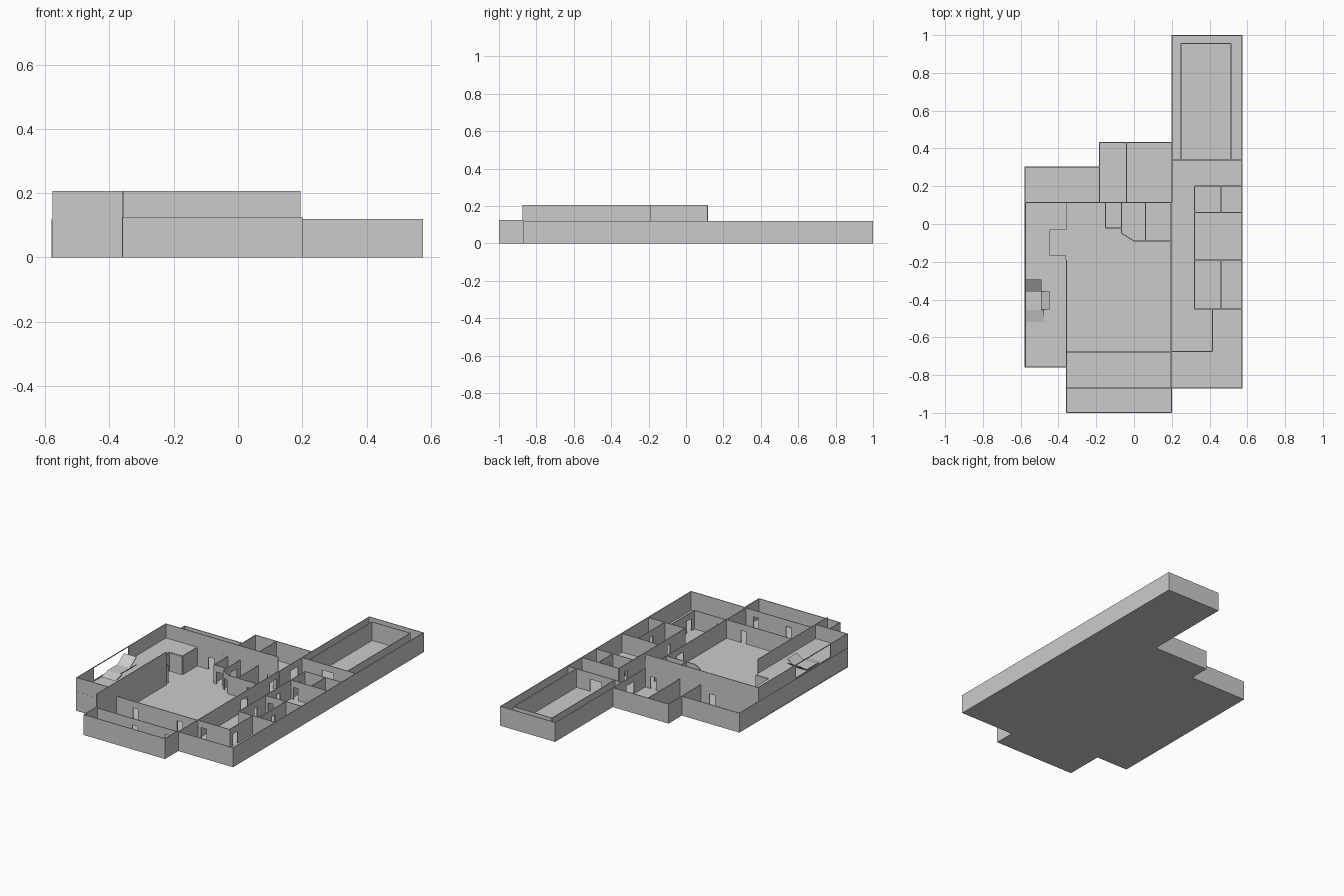
import bpy, bmesh, math
from mathutils import Vector

if "Cube" in bpy.data.objects:
    bpy.data.objects.remove(bpy.data.objects["Cube"])

T = 0.005      # wall thickness
H = 0.12       # low wall height
TALL = 0.206   # hall wall height
DOOR = 0.078   # door head height


def add_box(bm, p, q, z0, z1, t=T):
    """Upright box following the plan line p-q."""
    p, q = Vector(p), Vector(q)
    d = (q - p).normalized()
    n = Vector((-d.y, d.x)) * t / 2
    plan = [p + n, p - n, q - n, q + n]
    lo = [bm.verts.new((c.x, c.y, z0)) for c in plan]
    hi = [bm.verts.new((c.x, c.y, z1)) for c in plan]
    bm.faces.new(lo[::-1])
    bm.faces.new(hi)
    for i in range(4):
        j = (i + 1) % 4
        bm.faces.new((lo[i], lo[j], hi[j], hi[i]))


def finish(name, bm):
    bmesh.ops.recalc_face_normals(bm, faces=bm.faces)
    me = bpy.data.meshes.new(name)
    bm.to_mesh(me)
    bm.free()
    ob = bpy.data.objects.new(name, me)
    bpy.context.collection.objects.link(ob)
    return ob


def wall(name, p, q, h=H, doors=(), sill=0.0, head=DOOR):
    """Wall p-q; each opening is (start, end) measured along the varying axis."""
    bm = bmesh.new()
    p, q = Vector(p), Vector(q)
    k = 0 if abs(q.x - p.x) > abs(q.y - p.y) else 1

    def at(v):
        return p.lerp(q, (v - p[k]) / (q[k] - p[k]))
    cur = p[k]
    for a, b in sorted(doors):
        add_box(bm, at(cur), at(a), 0, h)
        add_box(bm, at(a), at(b), head, h)
        if sill:
            add_box(bm, at(a), at(b), 0, sill)
        cur = b
    add_box(bm, at(cur), q, 0, h)
    return finish(name, bm)


def slab(name, outline, z0, z1):
    bm = bmesh.new()
    f = bm.faces.new([bm.verts.new((x, y, z0)) for x, y in outline])
    ext = bmesh.ops.extrude_face_region(bm, geom=[f])
    for v in ext["geom"]:
        if isinstance(v, bmesh.types.BMVert):
            v.co.z = z1
    return finish(name, bm)


def ramp(name, a, b, width, t=0.006):
    """Sloping plate between two 3D centre points."""
    a, b = Vector(a), Vector(b)
    d = b - a
    s = Vector((-d.y, d.x, 0)).normalized() * width / 2
    bm = bmesh.new()
    up = [bm.verts.new(c) for c in (a - s, b - s, b + s, a + s)]
    dn = [bm.verts.new(v.co - Vector((0, 0, t))) for v in up]
    bm.faces.new(up)
    bm.faces.new(dn[::-1])
    for i in range(4):
        j = (i + 1) % 4
        bm.faces.new((up[i], dn[i], dn[j], up[j]))
    return finish(name, bm)


# Ground floor slab
W, E = -0.58, 0.575
slab("floor", [(W, -0.76), (-0.36, -0.76), (-0.36, -1), (0.2, -1), (0.2, -0.87), (E, -0.87),
               (E, 1), (0.2, 1), (0.2, 0.435), (-0.185, 0.435), (-0.185, 0.305), (W, 0.305)], 0, 0.003)

# Low outer walls
e = T / 2
wall("front_wall", (-0.36, -1 + e), (0.2, -1 + e), 0.126)
wall("front_wing_left_wall", (-0.36 + e, -1), (-0.36 + e, -0.87), 0.126)
wall("front_wing_right_wall", (0.2 - e, -1), (0.2 - e, -0.87), 0.126)
wall("front_east_wall", (0.2, -0.87 + e), (E, -0.87 + e))
wall("east_wall", (E - e, -0.87), (E - e, 1))
wall("back_wall", (0.2, 1 - e), (E, 1 - e))
wall("back_mid_wall", (-0.185, 0.435 - e), (0.2, 0.435 - e))
wall("back_step_wall", (-0.185 + e, 0.11), (-0.185 + e, 0.435))
wall("back_west_wall", (W, 0.305 - e), (-0.185, 0.305 - e))
wall("west_low_wall", (W + e, 0.11), (W + e, 0.305))

# Tall hall walls
wall("hall_west_wall", (W + 0.005, -0.76), (W + 0.005, 0.115), TALL, [(-0.59, -0.25)], 0.125, 0.202)
wall("hall_north_wall", (W + 0.005, 0.115), (0.195, 0.115), TALL, [(-0.28, -0.245), (0.125, 0.16)])
wall("hall_front_return", (W + 0.005, -0.757), (-0.36, -0.757), TALL)
wall("gallery_wall", (-0.358, -0.873), (-0.358, -0.19), TALL)

# Raised gallery with a notch, and the walls that carry it
slab("gallery_floor", [(W, -0.76), (-0.36, -0.76), (-0.36, -0.17), (-0.45, -0.17), (-0.45, -0.03),
                       (-0.36, -0.03), (-0.36, 0.115), (W, 0.115)], 0.113, 0.119)
for name, p, q in [("notch_south", (-0.45, -0.17), (-0.36, -0.17)),
                   ("notch_west", (-0.45, -0.17), (-0.45, -0.03)),
                   ("notch_north", (-0.45, -0.03), (-0.36, -0.03)),
                   ("gallery_support", (-0.36, -0.03), (-0.36, 0.115))]:
    wall(name, p, q, 0.116)
wall("gallery_room_wall", (W, -0.645), (-0.36, -0.645), 0.116, [(-0.455, -0.385)])

# Small stair plates on the gallery
ramp("stair_north", (-0.532, -0.36, 0.135), (-0.532, -0.295, 0.18), 0.085)
ramp("stair_east", (-0.49, -0.405, 0.135), (-0.445, -0.405, 0.17), 0.095)
ramp("stair_landing", (-0.532, -0.455, 0.135), (-0.532, -0.36, 0.135), 0.085)
ramp("stair_south", (-0.525, -0.52, 0.12), (-0.525, -0.455, 0.135), 0.095)

# Inner walls with door openings
inner = [
    ("spine_south", (0.197, -0.87), (0.197, 0.115), [(-0.255, -0.19), (0.03, 0.095)]),
    ("spine_north", (0.2, 0.115), (0.2, 1), [(0.225, 0.3)]),
    ("hall_south", (-0.36, -0.678), (0.197, -0.678), [(-0.245, -0.21), (0.06, 0.095)]),
    ("wing_divider", (-0.36, -0.868), (0.197, -0.868), [(-0.115, -0.08), (0.11, 0.145)]),
    ("closet_west", (-0.15, -0.02), (-0.15, 0.115), []),
    ("closet_front", (-0.15, -0.02), (-0.065, -0.02), [(-0.13, -0.095)]),
    ("closet_mid", (-0.065, -0.05), (-0.065, 0.115), [(0.015, 0.08)]),
    ("closet_diagonal", (-0.065, -0.05), (0, -0.09), [(-0.048, -0.017)]),
    ("closet_south", (0, -0.09), (0.197, -0.09), [(0.125, 0.16)]),
    ("closet_east", (0.06, -0.09), (0.06, 0.115), []),
    ("back_room_divider", (-0.04, 0.115), (-0.04, 0.435), []),
    ("corridor_wall", (0.32, -0.45), (0.32, 0.2), [(-0.3, -0.27), (-0.08, -0.045), (0.12, 0.15)]),
    ("corridor_south", (0.32, -0.45), (E, -0.45), []),
    ("room_south", (0.32, -0.19), (E, -0.19), [(0.34, 0.375)]),
    ("room_north", (0.32, 0.06), (E, 0.06), [(0.34, 0.375)]),
    ("room_back", (0.32, 0.2), (E, 0.2), []),
    ("bath_south", (0.46, -0.45), (0.46, -0.19), [(-0.33, -0.3)]),
    ("bath_north", (0.46, 0.06), (0.46, 0.2), [(0.095, 0.125)]),
    ("southeast_cross", (0.197, -0.675), (0.415, -0.675), [(0.22, 0.26)]),
    ("southeast_side", (0.415, -0.675), (0.415, -0.45), [(-0.645, -0.6)]),
    ("north_entry", (0.2, 0.34), (E, 0.34), [(0.34, 0.42)]),
    ("inner_room_east", (0.513, 0.34), (0.513, 0.955), []),
    ("inner_room_back", (0.25, 0.955), (0.513, 0.955), []),
    ("inner_room_west", (0.25, 0.34), (0.25, 0.955), []),
]
for name, p, q, doors in inner:
    wall(name, p, q, 0.118, doors)
